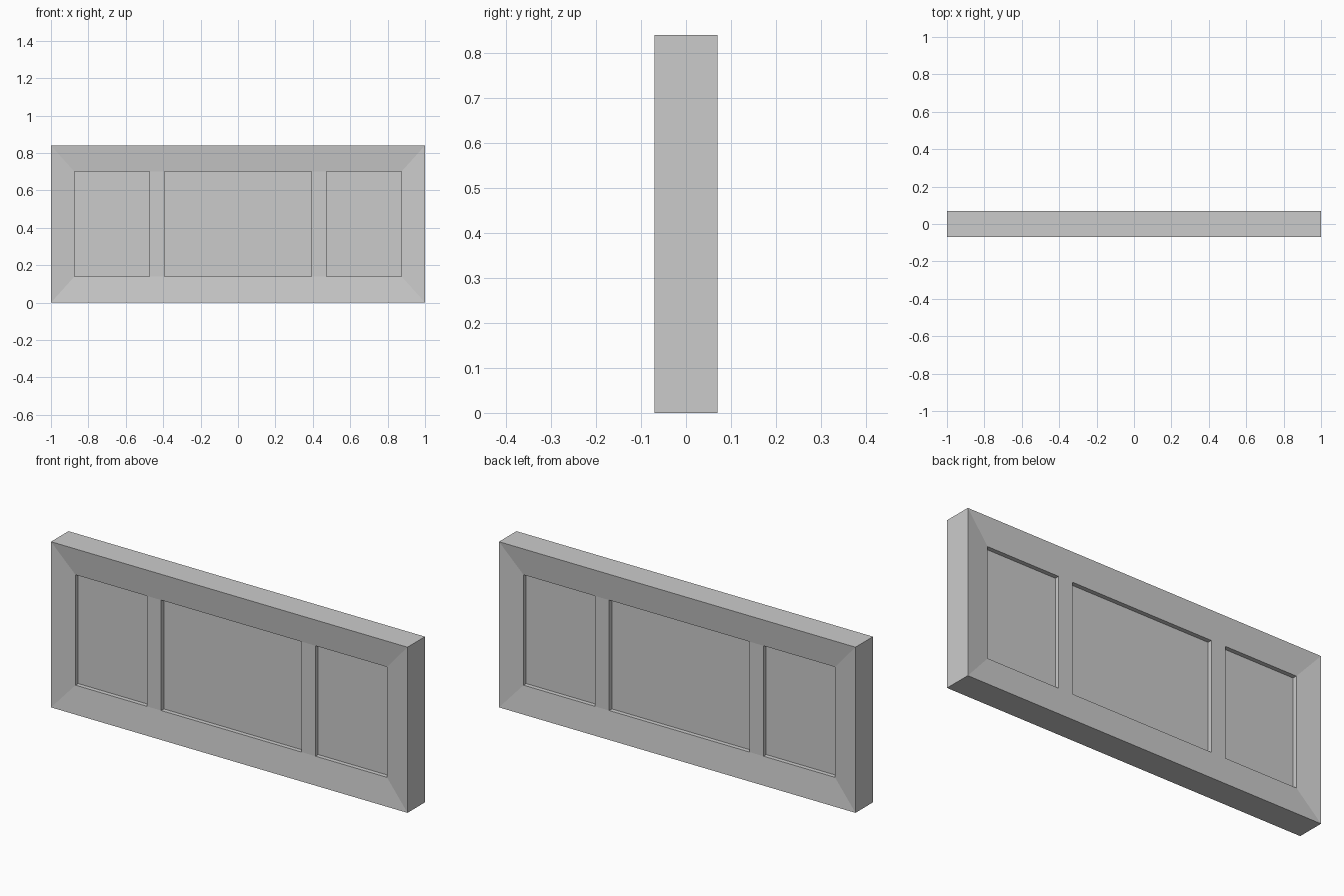
import bpy
import bmesh

cube = bpy.data.objects.get("Cube")
if cube:
    bpy.data.objects.remove(cube, do_unlink=True)

# Main sizes
HALF_W, HEIGHT, HALF_D = 1.0, 0.84, 0.07
OPEN_X, OPEN_Z = 0.874, 0.28      # half size of the opening
LIP_D, PANEL_D = 0.054, 0.032     # half depth at inner lip and at panel
MULLION_IN, MULLION_OUT = 0.393, 0.472
MID_Z = HEIGHT / 2

grey = bpy.data.materials.new("plain grey")
grey.use_nodes = True
colour = (0.6, 0.6, 0.6, 1)
grey.diffuse_color = colour
grey.node_tree.nodes["Principled BSDF"].inputs["Base Color"].default_value = colour


def make_object(name, bm):
    bmesh.ops.recalc_face_normals(bm, faces=bm.faces)
    mesh = bpy.data.meshes.new(name)
    bm.to_mesh(mesh)
    bm.free()
    mesh.materials.append(grey)
    obj = bpy.data.objects.new(name, mesh)
    bpy.context.collection.objects.link(obj)
    return obj


def box(name, x0, x1, half_d, half_h):
    bm = bmesh.new()
    bmesh.ops.create_cube(bm, size=1)
    for v in bm.verts:
        v.co.x = x0 if v.co.x < 0 else x1
        v.co.y *= 2 * half_d
        v.co.z = MID_Z + v.co.z * 2 * half_h
    return make_object(name, bm)


# Frame: mitred rectangular rings, sloping in to the opening on both sides
bm = bmesh.new()
sections = [(HALF_W, MID_Z, -HALF_D), (OPEN_X, OPEN_Z, -LIP_D),
            (OPEN_X, OPEN_Z, LIP_D), (HALF_W, MID_Z, HALF_D)]
rings = []
for hx, hz, y in sections:
    rings.append([bm.verts.new((sx * hx, y, MID_Z + sz * hz))
                  for sx, sz in ((-1, -1), (1, -1), (1, 1), (-1, 1))])
for i, ring in enumerate(rings):
    after = rings[(i + 1) % len(rings)]
    for j in range(4):
        k = (j + 1) % 4
        bm.faces.new((ring[j], ring[k], after[k], after[j]))
make_object("frame", bm)

# Recessed panel filling the opening
box("recessed_panel", -OPEN_X, OPEN_X, PANEL_D, OPEN_Z)

# Upright bars flush with the frame lip
box("left_mullion", MULLION_IN, MULLION_OUT, LIP_D, OPEN_Z)
box("right_mullion", -MULLION_OUT, -MULLION_IN, LIP_D, OPEN_Z)
